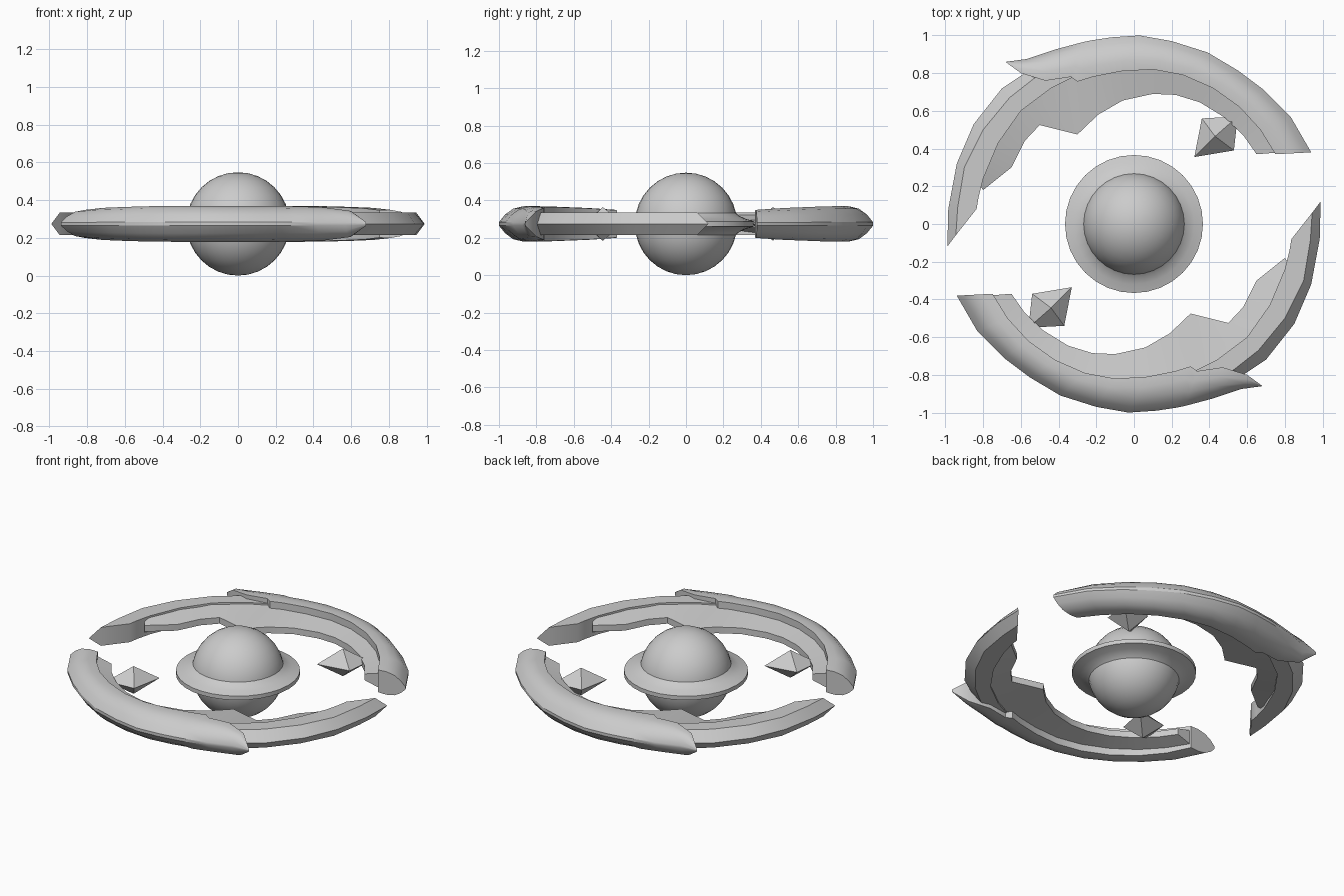
import bpy, bmesh, math
from mathutils import Vector

if "Cube" in bpy.data.objects:
    bpy.data.objects.remove(bpy.data.objects["Cube"])

Z = 0.274  # height of the mid plane


def finish(bm, name, smooth=True):
    bmesh.ops.remove_doubles(bm, verts=bm.verts, dist=0.0005)
    bmesh.ops.recalc_face_normals(bm, faces=bm.faces)
    me = bpy.data.meshes.new(name)
    bm.to_mesh(me)
    bm.free()
    ob = bpy.data.objects.new(name, me)
    bpy.context.collection.objects.link(ob)
    bpy.ops.object.select_all(action='DESELECT')
    ob.select_set(True)
    bpy.context.view_layer.objects.active = ob
    if smooth:
        bpy.ops.object.shade_smooth_by_angle(angle=math.radians(30))
    return ob


def loft(name, sections, turn=1):
    """Skin closed cross-sections of (x, y, z offset); turn=-1 spins by 180 degrees."""
    bm = bmesh.new()
    rings = [[bm.verts.new((x * turn, y * turn, Z + z)) for x, y, z in s] for s in sections]
    n = len(rings[0])
    for a, b in zip(rings, rings[1:]):
        for i in range(n):
            j = (i + 1) % n
            bm.faces.new((a[i], a[j], b[j], b[i]))
    bm.faces.new(rings[0])
    bm.faces.new(rings[-1])
    return finish(bm, name)


def lathe(name, profile, steps=32):
    bm = bmesh.new()
    vs = [bm.verts.new((r, 0, Z + z)) for r, z in profile]
    es = [bm.edges.new(p) for p in zip(vs, vs[1:])]
    bmesh.ops.spin(bm, geom=vs + es, cent=(0, 0, 0), axis=(0, 0, 1),
                   angle=2 * math.pi, steps=steps)
    return finish(bm, name)


# Central ball and its flared rim
bm = bmesh.new()
bmesh.ops.create_uvsphere(bm, u_segments=32, v_segments=16, radius=0.274)
bmesh.ops.translate(bm, verts=bm.verts, vec=(0, 0, Z))
finish(bm, "core_ball")
half = [(0.24, 0.062), (0.264, 0.061), (0.285, 0.043), (0.32, 0.027), (0.366, 0.013)]
lathe("core_rim", half + [(r, -z) for r, z in reversed(half)])

# Thick crescent: outer x, y, inner crease x, y, half height
CRESCENT = [
    (.94, .38, .75, .37, .075), (.83, .57, .67, .50, .085), (.69, .71, .56, .62, .09),
    (.55, .815, .42, .72, .094), (.39, .91, .26, .79, .095), (.20, .97, .10, .82, .095),
    (.03, 1.0, -.07, .81, .095), (-.12, .99, -.22, .78, .095), (-.22, .975, -.30, .755, .094),
    (-.27, .965, -.335, .78, .093), (-.42, .925, -.47, .76, .088),
    (-.57, .875, -.60, .80, .07), (-.68, .86, -.678, .857, .01)]

# Thin tail: outer ridge, crest, inner crease
TAIL = [
    (-.99, -.12, -.945, -.06, -.835, .08), (-.985, .08, -.935, .09, -.825, .14),
    (-.94, .32, -.90, .30, -.80, .24), (-.85, .53, -.80, .50, -.72, .43),
    (-.70, .72, -.66, .67, -.60, .60), (-.55, .82, -.52, .78, -.44, .72),
    (-.40, .89, -.37, .85, -.31, .785)]

# Inner plate: edge under the crease, jagged inner edge
PLATE = [
    (.75, .37, .65, .37), (.67, .50, .58, .47), (.56, .62, .48, .565), (.42, .72, .35, .645),
    (.26, .79, .22, .685), (.10, .82, .10, .69), (-.07, .81, -.06, .655),
    (-.22, .78, -.19, .58), (-.34, .77, -.30, .475), (-.52, .66, -.50, .525),
    (-.66, .52, -.58, .44), (-.74, .38, -.65, .30), (-.805, .21, -.80, .18)]


def crescent_section(ox, oy, ix, iy, h):
    out, inn = Vector((ox, oy)), Vector((ix, iy))
    shape = [(0, .97), (.3, 1), (.6, .86), (.83, .52), (1, .1)]
    top = [(*inn.lerp(out, t), h * k) for t, k in shape]
    return top + [(x, y, -z) for x, y, z in reversed(top)]


def tail_section(ox, oy, cx, cy, ix, iy):
    h = .06
    return [(ix, iy, h), (cx, cy, h), (ox, oy, 0), (cx, cy, -h), (ix, iy, -h)]


def plate_section(ox, oy, ix, iy):
    ox, oy = ox * 1.025, oy * 1.025
    return [(ix, iy, .02), (ox, oy, .052), (ox, oy, -.052), (ix, iy, -.02)]


# Two arms, the second one turned half way round
for side, turn in (("back", 1), ("front", -1)):
    loft(side + "_crescent", [crescent_section(*s) for s in CRESCENT], turn)
    loft(side + "_tail", [tail_section(*s) for s in TAIL], turn)
    loft(side + "_plate", [plate_section(*s) for s in PLATE], turn)

    # Floating crystal shard: lopsided bipyramid
    dx, dy = (0, 0) if turn == 1 else (-.01, .02)
    bm = bmesh.new()
    mid = [bm.verts.new((x * turn + dx, y * turn + dy, Z)) for x, y in
           ((.32, .355), (.53, .39), (.55, .57), (.36, .56))]
    for z in (.09, -.09):
        tip = bm.verts.new((.43 * turn + dx, .465 * turn + dy, Z + z))
        for i in range(4):
            bm.faces.new((mid[i], mid[(i + 1) % 4], tip))
    finish(bm, side + "_shard", smooth=False)
